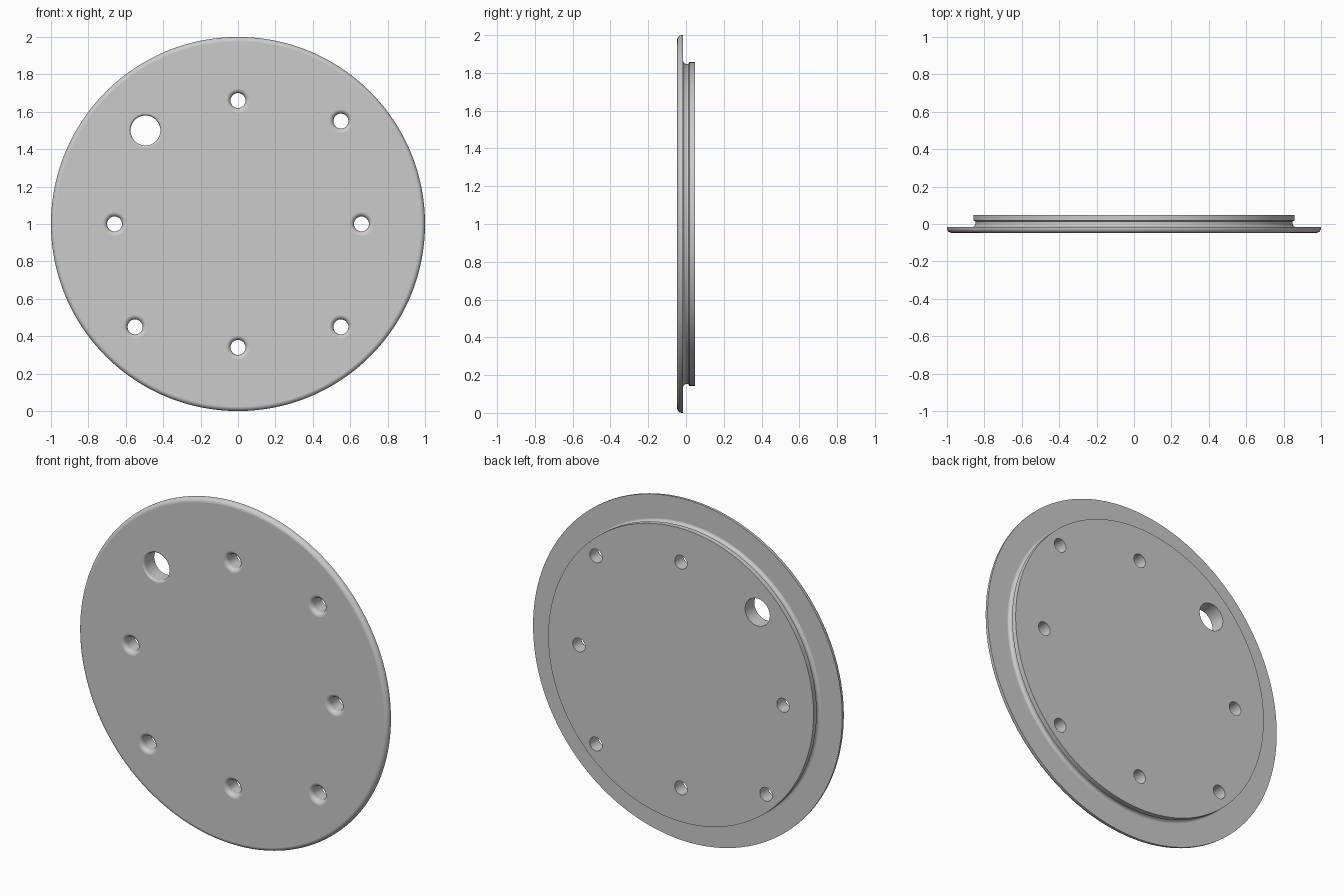
import bpy, bmesh
from math import sin, cos, pi, radians

if "Cube" in bpy.data.objects:
    bpy.data.objects.remove(bpy.data.objects["Cube"])

FRONT, BACK = -0.047, 0.047

grey = bpy.data.materials.new("plain grey")
grey.use_nodes = True
grey.diffuse_color = (0.6, 0.6, 0.6, 1)
grey.node_tree.nodes["Principled BSDF"].inputs["Base Color"].default_value = (0.6, 0.6, 0.6, 1)


def arc(r, y, radius, start, end, steps=8):
    """Points of a rounded corner in the (radius, y) plane."""
    angles = [radians(start + (end - start) * i / steps) for i in range(steps + 1)]
    return [(r + radius * cos(a), y + radius * sin(a)) for a in angles]


def lathe(name, profile, x=0, z=1, sides=64):
    """Turn an open (radius, y) profile about the y direction and cap both ends."""
    bm = bmesh.new()
    turns = [2 * pi * i / sides for i in range(sides)]
    rings = [[bm.verts.new((x + r * cos(a), y, z + r * sin(a))) for a in turns]
             for r, y in profile]
    for low, high in zip(rings, rings[1:]):
        for i in range(sides):
            j = (i + 1) % sides
            bm.faces.new((low[i], low[j], high[j], high[i]))
    bm.faces.new(rings[0])
    bm.faces.new(rings[-1])
    bmesh.ops.recalc_face_normals(bm, faces=bm.faces)
    mesh = bpy.data.meshes.new(name)
    bm.to_mesh(mesh)
    bm.free()
    mesh.materials.append(grey)
    obj = bpy.data.objects.new(name, mesh)
    bpy.context.collection.objects.link(obj)
    return obj


# Flanged disc: rounded front rim, flat flange back, grooved hub
flange_back = -0.015
profile = arc(0.975, FRONT + 0.025, 0.025, -90, 0)
profile += [(1.0, flange_back)]
profile += arc(0.865, flange_back + 0.017, 0.017, -90, -180)
profile += [(0.848, 0.013), (0.858, 0.018), (0.858, BACK)]
disc = lathe("flanged_disc", profile, sides=192)

# Through holes with rounded front mouths: x, z offset, radius, mouth rounding
holes = [(-0.495, 0.5, 0.08, 0.012)]
holes += [(x, z, 0.04, 0.025) for x, z in
          [(0, 0.66), (0, -0.66), (0.66, 0), (-0.66, 0),
           (0.55, 0.55), (0.55, -0.55), (-0.55, -0.55)]]
cutters = bpy.data.collections.new("hole_cutters")
for x, z, r, f in holes:
    mouth = arc(r + f, FRONT + f, f, -90, -180)
    shape = [(r + f, FRONT - 0.05)] + mouth + [(r, BACK + 0.05)]
    cutter = lathe("hole_cutter", shape, x, 1 + z, 48)
    cutter.hide_render = True
    cutters.objects.link(cutter)

cut = disc.modifiers.new("holes", "BOOLEAN")
cut.operand_type = "COLLECTION"
cut.collection = cutters
cut.solver = "EXACT"
bpy.context.view_layer.objects.active = disc
bpy.ops.object.select_all(action="DESELECT")
disc.select_set(True)
bpy.ops.object.modifier_apply(modifier=cut.name)
for cutter in list(cutters.objects):
    bpy.data.objects.remove(cutter)
bpy.data.collections.remove(cutters)

# Smooth rounded edges, crisp corners
bpy.ops.object.shade_smooth_by_angle(angle=radians(30))
weighted = disc.modifiers.new("flat_face_normals", "WEIGHTED_NORMAL")
weighted.keep_sharp = True
